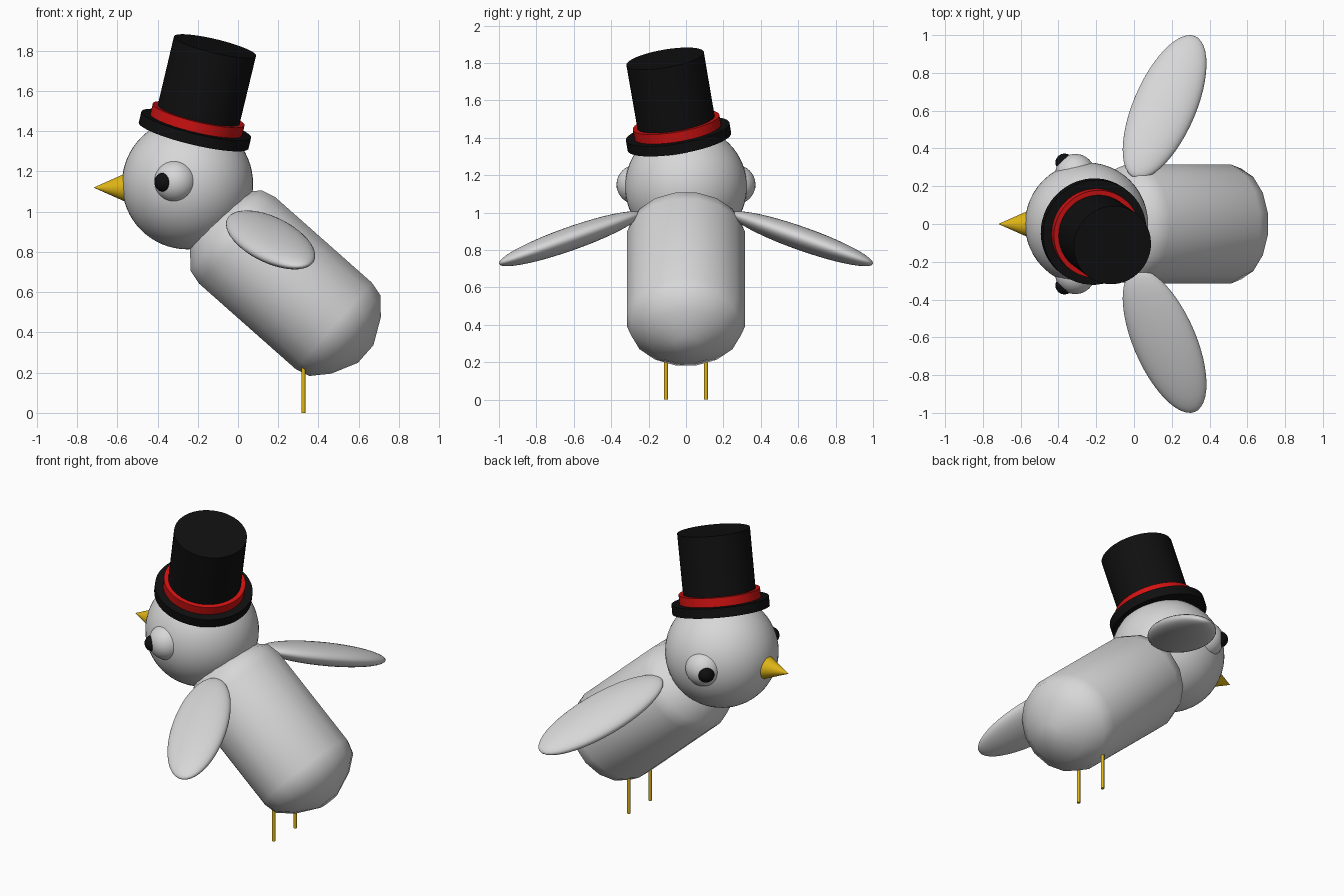
import bpy, bmesh, math
from mathutils import Vector, Matrix

if "Cube" in bpy.data.objects:
    bpy.data.objects.remove(bpy.data.objects["Cube"])


def material(name, rgb):
    m = bpy.data.materials.new(name)
    m.diffuse_color = (*rgb, 1)
    m.use_nodes = True
    m.node_tree.nodes["Principled BSDF"].inputs["Base Color"].default_value = m.diffuse_color
    return m


GREY = material("light grey feathers", (0.68, 0.68, 0.68))
BLACK = material("black", (0.005, 0.005, 0.005))
RED = material("red band", (0.65, 0.006, 0.006))
YELLOW = material("yellow beak and legs", (0.75, 0.47, 0.008))


def frame(origin, z_axis, y_axis=(0, 1, 0)):
    """Matrix whose local z follows z_axis, local y is close to y_axis."""
    z = Vector(z_axis).normalized()
    x = Vector(y_axis).cross(z).normalized()
    y = z.cross(x)
    return Matrix.Translation(origin) @ Matrix((x, y, z)).transposed().to_4x4()


def finish(name, bm, mat, matrix, angle):
    bm.transform(matrix)
    bmesh.ops.recalc_face_normals(bm, faces=bm.faces)
    me = bpy.data.meshes.new(name)
    bm.to_mesh(me)
    bm.free()
    me.materials.append(mat)
    ob = bpy.data.objects.new(name, me)
    bpy.context.collection.objects.link(ob)
    bpy.ops.object.select_all(action='DESELECT')
    ob.select_set(True)
    bpy.context.view_layer.objects.active = ob
    bpy.ops.object.shade_smooth_by_angle(angle=math.radians(angle))
    return ob


def ball(name, mat, matrix, size, segments=40, rings=24):
    bm = bmesh.new()
    bmesh.ops.create_uvsphere(bm, u_segments=segments, v_segments=rings, radius=1)
    return finish(name, bm, mat, matrix @ Matrix.Diagonal((*size, 1)), 60)


def lathe(name, mat, matrix, profile, sides, squash=(1, 1), angle=40):
    """Spin (radius, height) points round local z and close both ends."""
    bm = bmesh.new()
    rings = []
    for r, h in profile:
        ring = []
        for i in range(sides):
            a = 2 * math.pi * (i + 0.5) / sides
            ring.append(bm.verts.new((r * squash[0] * math.cos(a),
                                      r * squash[1] * math.sin(a), h)))
        rings.append(ring)
    for lo, hi in zip(rings, rings[1:]):
        for i in range(sides):
            j = (i + 1) % sides
            bm.faces.new((lo[i], lo[j], hi[j], hi[i]))
    bm.faces.new(rings[0][::-1])
    bm.faces.new(rings[-1])
    return finish(name, bm, mat, matrix, angle)


# Body: tilted, coarse capsule
cap = [(0.292, 0.32), (0.272, 0.395), (0.19, 0.468), (0.06, 0.532)]
body_profile = [(r, -h) for r, h in reversed(cap)] + cap
lathe("body", GREY, frame((0.236, 0, 0.645), (0.749, 0, -0.663)),
      body_profile, 16, (1, 1.1), 50)

# Head and beak
ball("head", GREY, Matrix.Translation((-0.251, 0, 1.139)), (0.326,) * 3, 48, 32)
lathe("beak", YELLOW, frame((-0.55, 0, 1.12), (-1, 0, 0)),
      [(0.075, 0), (0.0005, 0.167)], 32)

# Eyes, pupils, wings and legs on both sides
for side, label in ((1, "left"), (-1, "right")):
    ball(label + "_eye", GREY, Matrix.Translation((-0.311, side * 0.265, 1.15)),
         (0.106,) * 3)
    ball(label + "_pupil", BLACK, Matrix.Translation((-0.368, side * 0.325, 1.147)),
         (0.048,) * 3, 24, 16)
    ball(label + "_wing", GREY,
         frame((0.162, side * 0.62, 0.86), (0.371, side * 0.876, -0.309),
               (0.93, side * -0.343, 0.137)),
         (0.063, 0.167, 0.428))
    lathe(label + "_leg", YELLOW, Matrix.Translation((0.325, side * 0.107, 0)),
          [(0.01, 0), (0.01, 0.3)], 12)

# Top hat: brim, band and crown along one tilted axis
hat = frame((-0.214, -0.04, 1.406), (0.229, -0.165, 0.959))
lathe("hat_brim", BLACK, hat, [(0.281, -0.028), (0.281, 0.028)], 48)
lathe("hat_band", RED, hat, [(0.235, 0.0), (0.235, 0.081)], 48)
lathe("hat_crown", BLACK, hat, [(0.209, 0.0), (0.21, 0.435)], 48)
